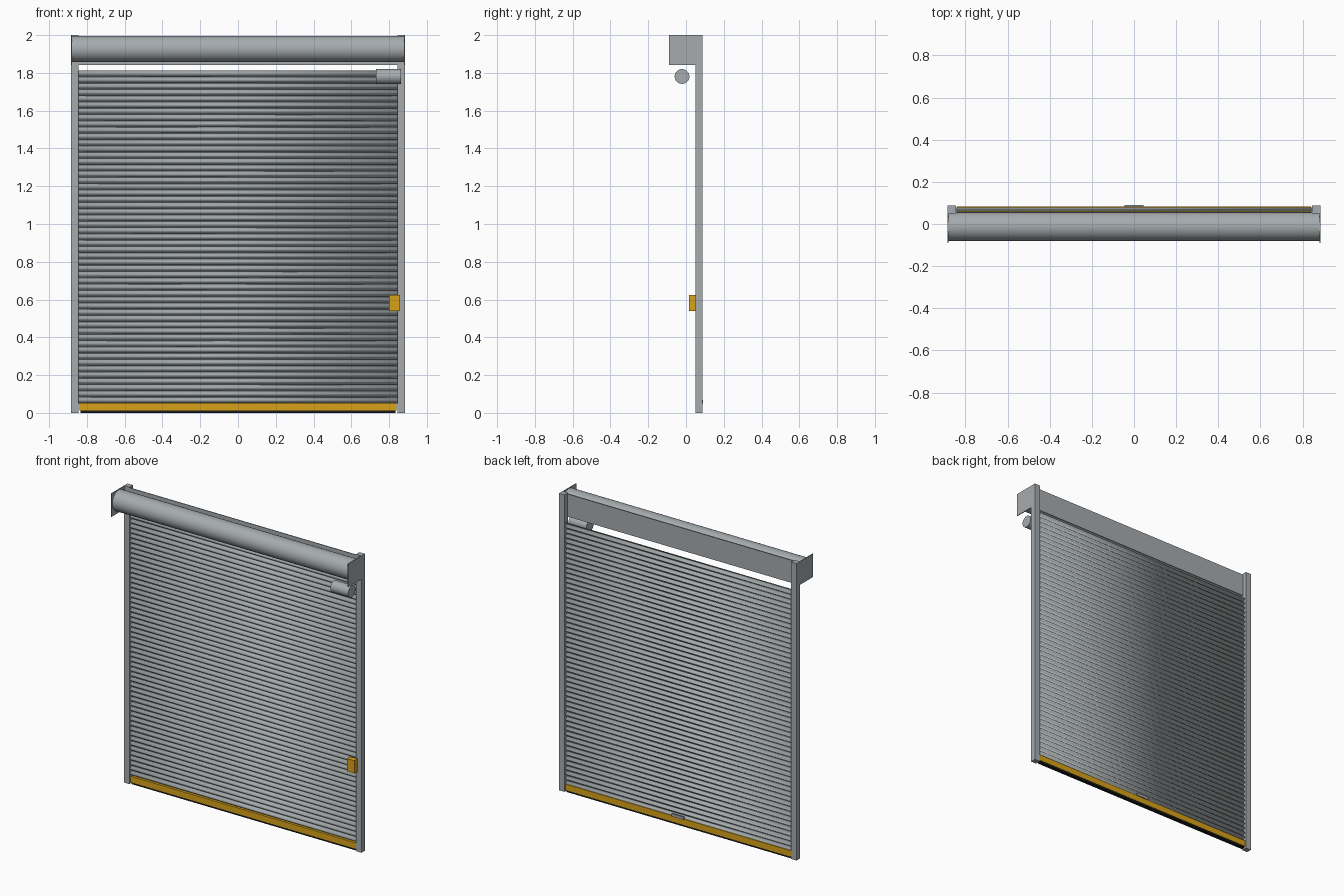
import bpy, bmesh, math
from mathutils import Matrix

if "Cube" in bpy.data.objects:
    bpy.data.objects.remove(bpy.data.objects["Cube"], do_unlink=True)


def material(name, rgb):
    m = bpy.data.materials.new(name)
    m.use_nodes = True
    m.diffuse_color = (*rgb, 1)
    m.node_tree.nodes["Principled BSDF"].inputs["Base Color"].default_value = (*rgb, 1)
    return m


steel = material("galvanised steel", (0.38, 0.41, 0.43))
slat_grey = material("slat grey", (0.36, 0.39, 0.40))
yellow = material("safety yellow", (0.68, 0.36, 0.01))
rubber = material("black rubber", (0.01, 0.01, 0.01))


def finish(name, bm, mat, smooth=False):
    bmesh.ops.recalc_face_normals(bm, faces=bm.faces)
    mesh = bpy.data.meshes.new(name)
    bm.to_mesh(mesh)
    bm.free()
    mesh.materials.append(mat)
    obj = bpy.data.objects.new(name, mesh)
    bpy.context.collection.objects.link(obj)
    if smooth:
        bpy.ops.object.select_all(action="DESELECT")
        obj.select_set(True)
        bpy.context.view_layer.objects.active = obj
        bpy.ops.object.shade_smooth_by_angle(angle=math.radians(40))
    return obj


def box(name, x, y, z, mat):
    """Box from (min, max) pairs on each axis."""
    bm = bmesh.new()
    bmesh.ops.create_cube(bm, size=1)
    for v in bm.verts:
        for i, (lo, hi) in enumerate((x, y, z)):
            v.co[i] = lo if v.co[i] < 0 else hi
    return finish(name, bm, mat)


def tube(name, x, y, z, radius, mat):
    """Capped cylinder lying along x."""
    bm = bmesh.new()
    place = Matrix.Translation(((x[0] + x[1]) / 2, y, z)) @ Matrix.Rotation(math.pi / 2, 4, "Y")
    bmesh.ops.create_cone(bm, cap_ends=True, segments=48, radius1=radius, radius2=radius,
                          depth=x[1] - x[0], matrix=place)
    return finish(name, bm, mat, True)


# Guide rails and end plates, one per side
for side, s in (("left", 1), ("right", -1)):
    box(side + "_guide_rail", sorted((s * 0.845, s * 0.885)), (0.05, 0.087), (0, 2), steel)
    box(side + "_end_plate", sorted((s * 0.88, s * 0.885)), (-0.09, 0.087), (1.843, 2), steel)

# Roll and the backing panel behind it
tube("roll", (-0.88, 0.88), -0.012, 1.927, 0.069, steel)
box("backing_panel", (-0.845, 0.845), (0.052, 0.057), (1.843, 1.995), steel)

# Curtain: bowed slats separated by narrow recessed joints
SLATS, BOTTOM, TOP, STEPS = 53, 0.05, 1.812, 6
pitch = (TOP - BOTTOM) / SLATS
profile = []
for n in range(SLATS):
    base = BOTTOM + n * pitch
    profile.append((0.078, base))
    for k in range(STEPS + 1):
        t = k / STEPS
        profile.append((0.072 - 0.012 * math.sin(math.pi * t), base + pitch * (0.12 + 0.76 * t)))
profile.append((0.078, TOP))
bm = bmesh.new()
rows = [[bm.verts.new((x, y, z)) for x in (-0.845, 0.845)] for y, z in profile]
for a, b in zip(rows, rows[1:]):
    bm.faces.new((a[0], a[1], b[1], b[0]))
curtain = finish("slat_curtain", bm, slat_grey, True)
shell = curtain.modifiers.new("thickness", "SOLIDIFY")
shell.thickness = 0.003
shell.offset = 0

# Bottom bar, seal and lift handle
box("bottom_bar", (-0.84, 0.84), (0.056, 0.083), (0.012, 0.052), yellow)
box("bottom_seal", (-0.835, 0.835), (0.058, 0.081), (0, 0.012), rubber)
box("lift_handle", (-0.045, 0.045), (0.08, 0.09), (0.05, 0.068), steel)

# Drive motor and control box
tube("drive_motor", (0.73, 0.863), -0.021, 1.781, 0.039, steel)
box("control_box", (0.80, 0.857), (0.016, 0.05), (0.54, 0.625), yellow)
